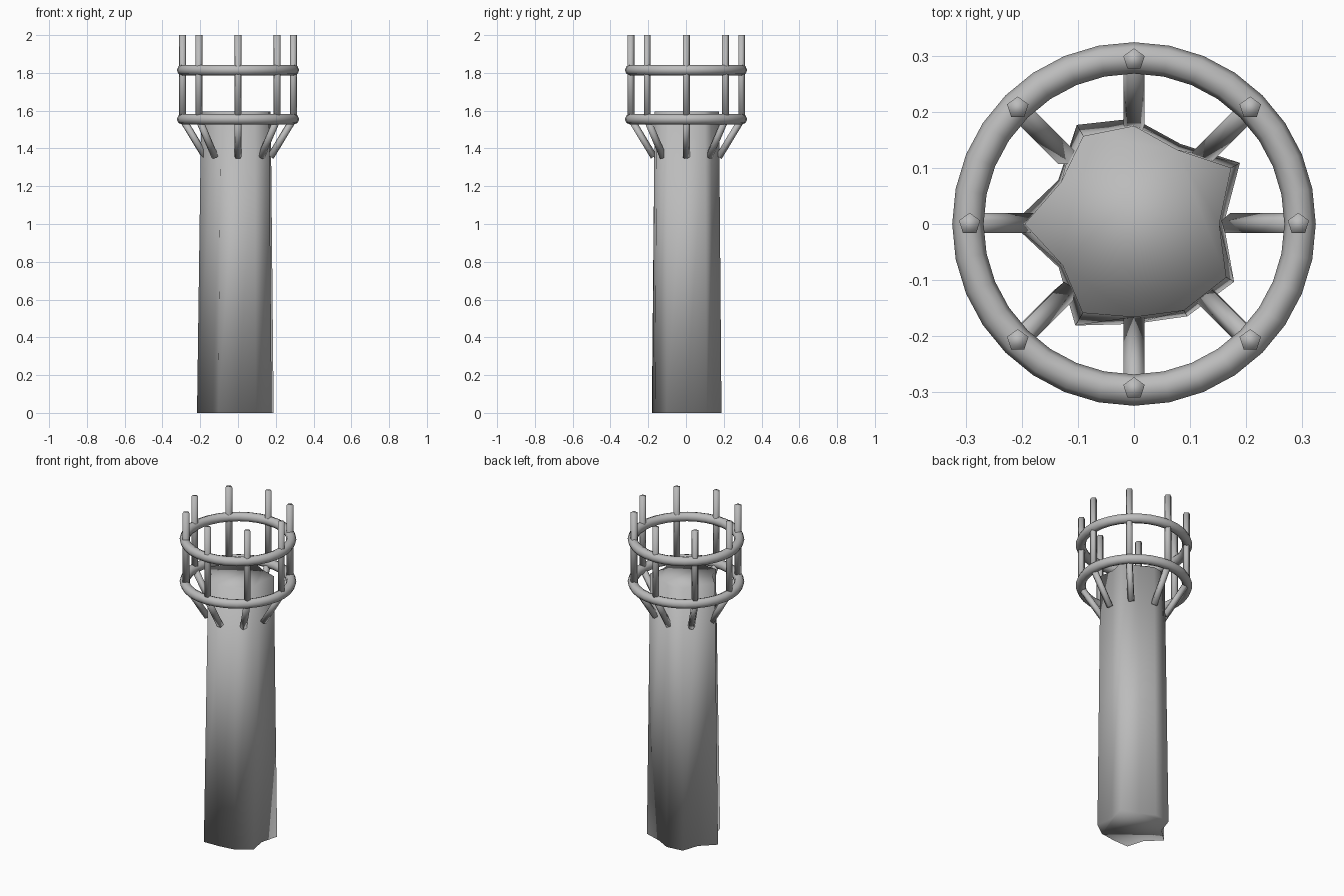
import bpy, bmesh
from math import cos, sin, radians, tau
from mathutils import Vector

default = bpy.data.objects.get("Cube")
if default:
    bpy.data.objects.remove(default)

GREY = (0.5, 0.5, 0.5, 1)
mat = bpy.data.materials.new("plain grey")
mat.use_nodes = True
mat.diffuse_color = GREY
mat.node_tree.nodes["Principled BSDF"].inputs["Base Color"].default_value = GREY


def finish(name, bm):
    bmesh.ops.recalc_face_normals(bm, faces=bm.faces)
    for f in bm.faces:
        f.smooth = True
    mesh = bpy.data.meshes.new(name)
    bm.to_mesh(mesh)
    bm.free()
    mesh.materials.append(mat)
    obj = bpy.data.objects.new(name, mesh)
    bpy.context.collection.objects.link(obj)
    return obj


def loft(name, rings, closed=False):
    """Skin between equal rings of points, capped unless closed into a loop."""
    bm = bmesh.new()
    loops = [[bm.verts.new(p) for p in ring] for ring in rings]
    pairs = list(zip(loops, loops[1:]))
    if closed:
        pairs.append((loops[-1], loops[0]))
    for a, b in pairs:
        for i in range(len(a)):
            j = (i + 1) % len(a)
            bm.faces.new((a[i], a[j], b[j], b[i]))
    if not closed:
        bm.faces.new(loops[0])
        bm.faces.new(loops[-1])
    return finish(name, bm)


def rod(name, start, end, radius=0.02, sides=5):
    """Five-sided bar between two points."""
    axis = (end - start).normalized()
    side = Vector((0, 1, 0))
    side = (side - axis * side.dot(axis)).normalized()
    other = side.cross(axis)
    ring = [radius * (side * cos(tau * i / sides) + other * sin(tau * i / sides))
            for i in range(sides)]
    return loft(name, [[start + p for p in ring], [end + p for p in ring]])


def hoop(name, z, major=0.296, minor=0.028, segments=32, sides=8):
    rings = []
    for i in range(segments):
        a = tau * i / segments
        rings.append([((major + minor * cos(tau * k / sides)) * cos(a),
                       (major + minor * cos(tau * k / sides)) * sin(a),
                       z + minor * sin(tau * k / sides)) for k in range(sides)])
    return loft(name, rings, closed=True)


# Tapered trunk with an uneven twelve-sided outline
base = [.160, .218, .165, .188, .204, .156, .217, .155, .209, .178, .190, .206]
crown = [.152, .200, .153, .175, .181, .150, .195, .147, .183, .166, .178, .190]


def outline(radii, z):
    return [(r * cos(radians(30 * i)), r * sin(radians(30 * i)), z)
            for i, r in enumerate(radii)]


loft("trunk", [outline(base, 0), outline(crown, 1.595)])

# Two hoops of the basket
hoop("lower_hoop", 1.555)
hoop("upper_hoop", 1.815)

# Upright posts and the slanted struts below them
for i in range(8):
    out = Vector((cos(tau * i / 8), sin(tau * i / 8), 0))
    foot = out * 0.293 + Vector((0, 0, 1.555))
    rod(f"post_{i + 1}", foot, out * 0.293 + Vector((0, 0, 2)))
    rod(f"strut_{i + 1}", out * 0.172 + Vector((0, 0, 1.355)), foot)
